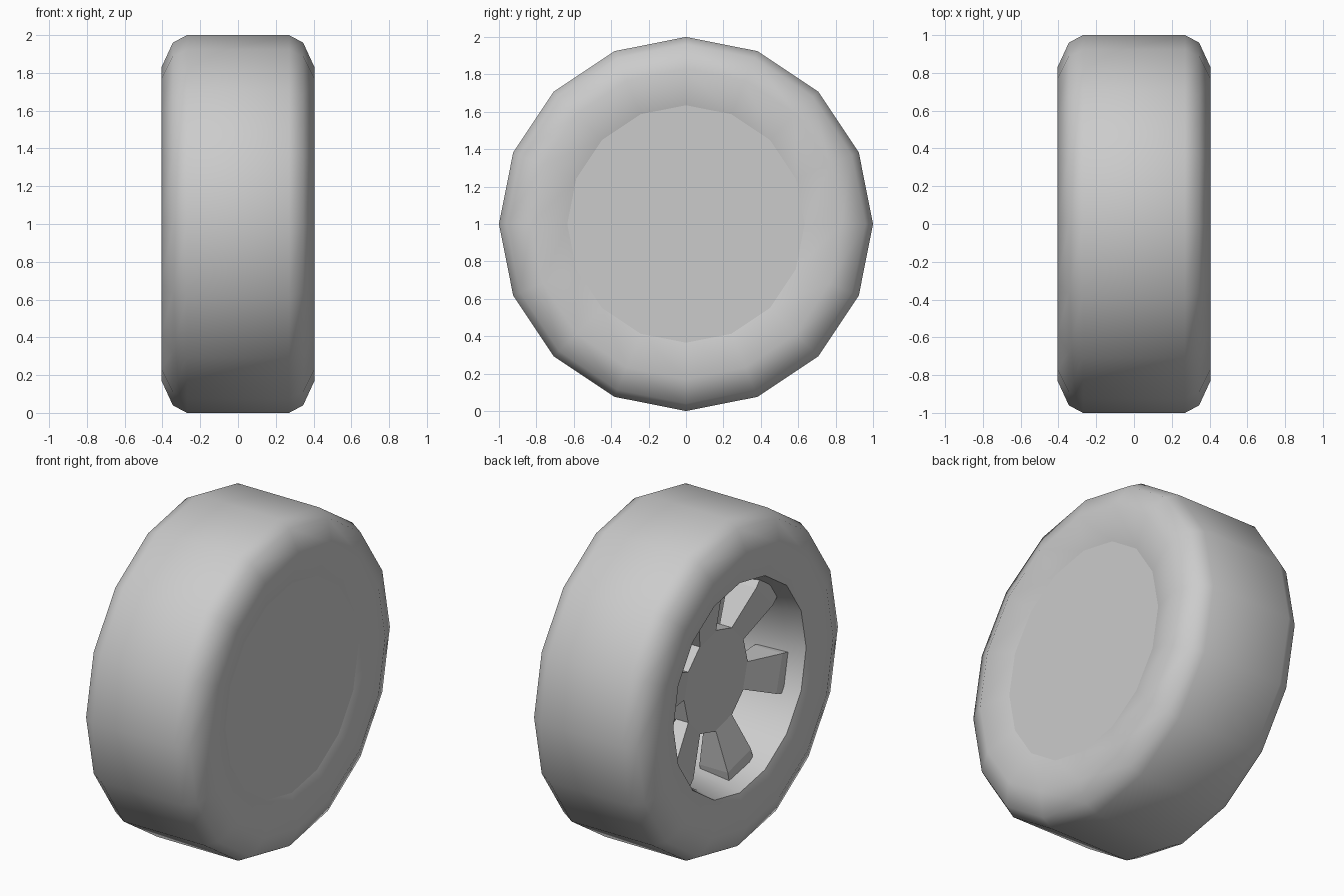
import bpy, bmesh
from math import cos, sin, pi, radians

if "Cube" in bpy.data.objects:
    bpy.data.objects.remove(bpy.data.objects["Cube"])

CZ = 1.0  # wheel axis height


def pt(x, r, a):
    return (x, r * cos(a), CZ + r * sin(a))


def finish(name, bm, smooth=None):
    bmesh.ops.recalc_face_normals(bm, faces=bm.faces[:])
    me = bpy.data.meshes.new(name)
    bm.to_mesh(me)
    bm.free()
    ob = bpy.data.objects.new(name, me)
    bpy.context.collection.objects.link(ob)
    if smooth:
        bpy.ops.object.select_all(action='DESELECT')
        ob.select_set(True)
        bpy.context.view_layer.objects.active = ob
        bpy.ops.object.shade_smooth_by_angle(angle=radians(smooth))
    return ob


def lathe(name, profile, n, smooth=None, cap_start=False, cap_end=False, sharp_cap=False):
    """Spin an (x, radius) profile around the wheel axis."""
    bm = bmesh.new()
    rings = [[bm.verts.new(pt(x, r, 2 * pi * i / n)) for i in range(n)]
             for x, r in profile]
    for a, b in zip(rings, rings[1:]):
        for i in range(n):
            j = (i + 1) % n
            bm.faces.new((a[i], a[j], b[j], b[i]))
    caps = []
    if cap_start:
        caps.append(bm.faces.new(rings[0]))
    if cap_end:
        caps.append(bm.faces.new(rings[-1]))
    # split the cap edges so flat discs keep a crisp border
    if sharp_cap:
        bmesh.ops.recalc_face_normals(bm, faces=bm.faces[:])
        for f in caps:
            for e in f.edges:
                e.smooth = False
    return finish(name, bm, smooth)


# tyre with closed inner side (+x) and recessed rim barrel (-x)
tyre = lathe("tyre_and_rim", [
    (0.36, 0.635), (0.405, 0.83), (0.345, 0.96), (0.27, 1.0),
    (-0.27, 1.0), (-0.345, 0.96), (-0.405, 0.83), (-0.36, 0.635),
    (-0.25, 0.61), (0.10, 0.56)], 16, smooth=50,
    cap_start=True, cap_end=True, sharp_cap=True)
# keep the flat discs crisp after smoothing
for e in tyre.data.edges:
    if all(abs(tyre.data.vertices[v].co.x - 0.36) < 1e-4 for v in e.vertices):
        e.use_edge_sharp = True

# hub: twelve-sided disc
lathe("hub", [(-0.20, 0.305), (0.10, 0.305)], 12, cap_start=True, cap_end=True)

# spokes: grow from every second hub face, rising and widening to the rim
# each station: radius, front x, back x, half width
STATIONS = [(0.29, -0.20, -0.12, 0.079), (0.54, -0.26, -0.07, 0.115),
            (0.61, -0.26, -0.07, 0.118)]
bm = bmesh.new()
for k in range(6):
    a = radians(15 + 60 * k)
    rings = []
    for r, xf, xb, w in STATIONS:
        ring = []
        for x, s in ((xf, -w), (xf, w), (xb, w), (xb, -w)):
            ring.append(bm.verts.new((x, r * cos(a) - s * sin(a),
                                      CZ + r * sin(a) + s * cos(a))))
        rings.append(ring)
    for p, q in zip(rings, rings[1:]):
        for i in range(4):
            j = (i + 1) % 4
            bm.faces.new((p[i], p[j], q[j], q[i]))
    bm.faces.new(rings[0])
    bm.faces.new(rings[-1])
finish("spokes", bm)
